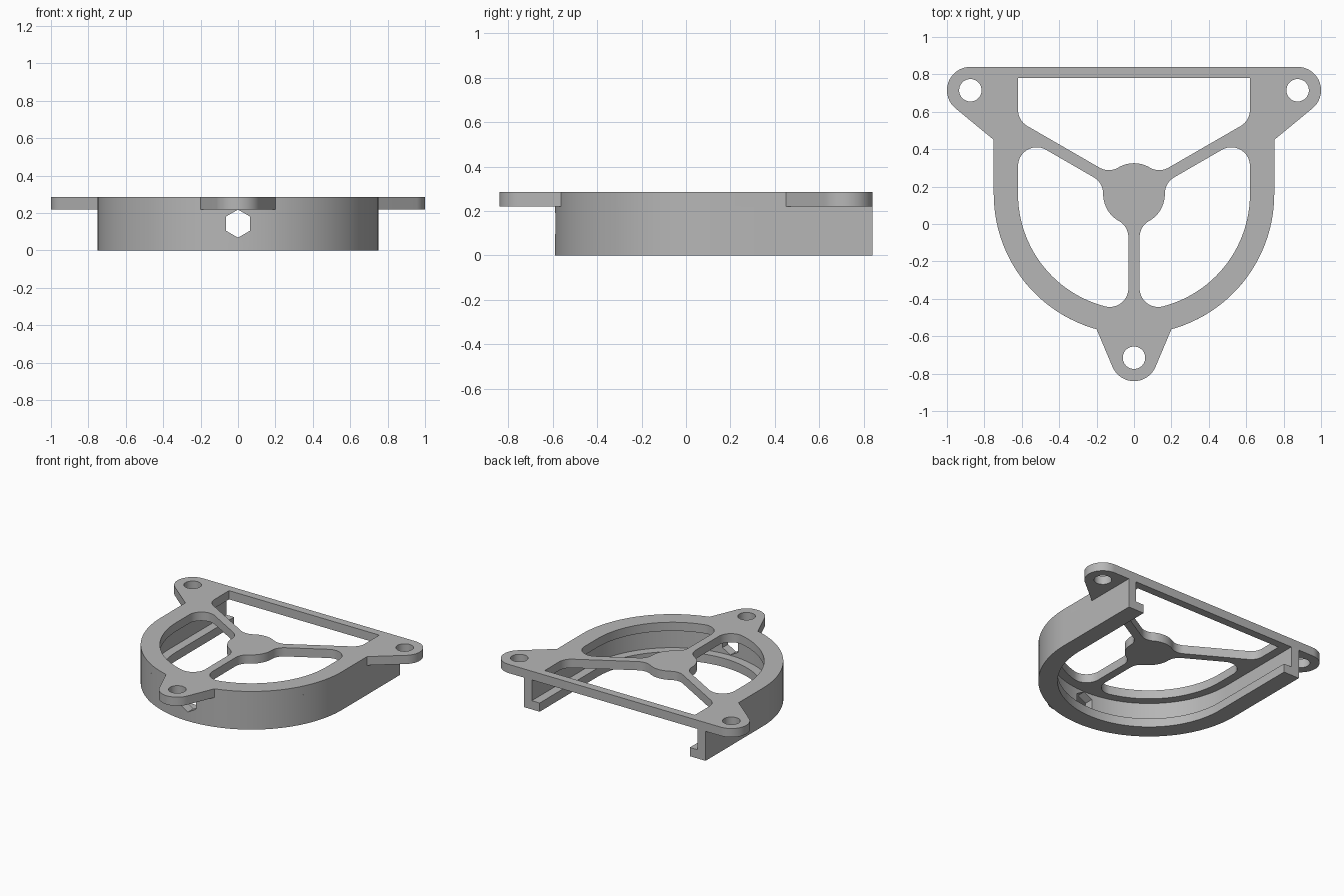
import bpy, bmesh
from math import sin, cos, radians, degrees, atan2, acos, sqrt, hypot, pi

if "Cube" in bpy.data.objects:
    bpy.data.objects.remove(bpy.data.objects["Cube"])

# Main dimensions
CY = 0.16                  # centre of hub and rounded rim
R_OUT, R_WALL, R_IN = 0.75, 0.685, 0.62
BACK, Z_PLATE, Z_TOP, LIP = 0.84, 0.22, 0.285, 0.065
HUB, SPOKE, FILLET = 0.165, 0.03, 0.1
EAR, BOLT = 0.125, 0.06
EAR_X, EAR_Y = 0.875, BACK - EAR

grey = bpy.data.materials.new("plain grey")
grey.use_nodes = True
grey.diffuse_color = (0.47, 0.47, 0.47, 1)
grey.node_tree.nodes["Principled BSDF"].inputs["Base Color"].default_value = grey.diffuse_color


def arc(cx, cy, r, a0, a1, step=5):
    n = max(2, round(abs(a1 - a0) / step))
    angles = [radians(a0 + (a1 - a0) * i / n) for i in range(n + 1)]
    return [(cx + r * cos(a), cy + r * sin(a)) for a in angles]


def mirror(pts):
    return [(-x, y) for x, y in reversed(pts)]


def turn(pts, deg):
    """Rotate points about the hub centre."""
    c, s = cos(radians(deg)), sin(radians(deg))
    return [(x * c - (y - CY) * s, CY + x * s + (y - CY) * c) for x, y in pts]


def tangent(p, c, side):
    """Angle on an ear circle where the line from p touches it."""
    dx, dy = p[0] - c[0], p[1] - c[1]
    return degrees(atan2(dy, dx) + side * acos(EAR / hypot(dx, dy)))


def finish(obj):
    obj.data.materials.clear()
    obj.data.materials.append(grey)
    bpy.ops.object.select_all(action='DESELECT')
    obj.select_set(True)
    bpy.context.view_layer.objects.active = obj
    bpy.ops.object.shade_smooth_by_angle(angle=radians(30))


def plate(name, loops, z0, z1):
    """Extrude an outline with holes into a flat plate."""
    cu = bpy.data.curves.new(name + "_outline", 'CURVE')
    cu.dimensions, cu.fill_mode = '2D', 'BOTH'
    cu.extrude = (z1 - z0) / 2
    for pts in loops:
        sp = cu.splines.new('POLY')
        sp.points.add(len(pts) - 1)
        for p, (x, y) in zip(sp.points, pts):
            p.co = (x, y, 0, 1)
        sp.use_cyclic_u = True
    tmp = bpy.data.objects.new(name + "_outline", cu)
    bpy.context.collection.objects.link(tmp)
    dg = bpy.context.evaluated_depsgraph_get()
    me = bpy.data.meshes.new_from_object(tmp.evaluated_get(dg))
    bpy.data.objects.remove(tmp)
    bm = bmesh.new()
    bm.from_mesh(me)
    bmesh.ops.remove_doubles(bm, verts=bm.verts, dist=1e-5)
    bmesh.ops.translate(bm, verts=bm.verts, vec=(0, 0, (z0 + z1) / 2))
    bmesh.ops.recalc_face_normals(bm, faces=bm.faces)
    bm.to_mesh(me)
    bm.free()
    obj = bpy.data.objects.new(name, me)
    bpy.context.collection.objects.link(obj)
    finish(obj)


# Plate outline: front ear, round rim, rear ear, then the mirrored half
root = (0.2, CY - sqrt(R_OUT ** 2 - 0.2 ** 2))
shoulder = (R_OUT, 0.45)
root_angle = degrees(atan2(root[1] - CY, root[0]))
half = arc(0, -EAR_Y, EAR, -90, tangent(root, (0, -EAR_Y), -1))
half += arc(0, CY, R_OUT, root_angle, 0, 3) + [shoulder]
half += arc(EAR_X, EAR_Y, EAR, tangent(shoulder, (EAR_X, EAR_Y), 1), 90)
outline = half + mirror(half)[:-1]

# Hub edge between two spokes, symmetric about +y, with a fillet at each spoke
along = sqrt((HUB + FILLET) ** 2 - (SPOKE + FILLET) ** 2)
off = SPOKE + FILLET
swing = degrees(atan2(off, along))
fillet_r = turn(arc(along, CY + off, FILLET, -90, swing - 180), 30)
hub_arc = arc(0, CY, HUB, 30 + swing, 150 - swing)
hub_edge = fillet_r[:-1] + hub_arc + mirror(fillet_r)[1:]

# Rear window
cx = R_IN - FILLET
spoke_y = CY + cx * sin(pi / 6) / cos(pi / 6)
drop = off / cos(pi / 6)
rear_corner = arc(cx, spoke_y + drop, FILLET, 0, -60)
rear_window = [(R_IN, 0.78)] + rear_corner + hub_edge + mirror(rear_corner) + [(-R_IN, 0.78)]

# Side window: between the front spoke and a rear spoke
reach = sqrt((R_IN - FILLET) ** 2 - off ** 2)
low = degrees(atan2(-reach, off))
side_window = arc(off, CY - reach, FILLET, -180, low)
side_window += arc(0, CY, R_IN, low, 0, 3)[1:]
side_window += arc(cx, spoke_y - drop, FILLET, 0, 120)
side_window += list(reversed(turn(hub_edge, -120)))

bolts = [arc(x, y, BOLT, 0, 350, 10) for x, y in
         ((0, -EAR_Y), (EAR_X, EAR_Y), (-EAR_X, EAR_Y))]
plate("top_plate", [outline, rear_window, side_window, mirror(side_window)] + bolts, Z_PLATE, Z_TOP)

# Side wall with an inward bottom lip, swept around the U
section = [(R_OUT, 0), (R_OUT, Z_PLATE), (R_WALL, Z_PLATE),
           (R_WALL, LIP), (R_IN, LIP), (R_IN, 0)]
path = [(1, 0, BACK)] + [(cos(radians(a)), sin(radians(a)), CY)
                         for a in range(0, -181, -3)] + [(-1, 0, BACK)]
bm = bmesh.new()
rings = [[bm.verts.new((ux * r, y + uy * r, z)) for r, z in section]
         for ux, uy, y in path]
for a, b in zip(rings, rings[1:]):
    for i in range(len(section)):
        j = (i + 1) % len(section)
        bm.faces.new((a[i], a[j], b[j], b[i]))
bm.faces.new(rings[0])
bm.faces.new(rings[-1])
bmesh.ops.recalc_face_normals(bm, faces=bm.faces)
me = bpy.data.meshes.new("rim_channel")
bm.to_mesh(me)
bm.free()
rim = bpy.data.objects.new("rim_channel", me)
bpy.context.collection.objects.link(rim)

# Hexagonal opening through the front of the wall
bpy.ops.mesh.primitive_cylinder_add(vertices=6, radius=0.075, depth=0.3,
                                    location=(0, CY - R_OUT, 0.1435), rotation=(pi / 2, 0, 0))
cutter = bpy.context.object
cutter.name = "hex_cutter"
cutter.hide_render = True
mod = rim.modifiers.new("hex_opening", 'BOOLEAN')
mod.operation, mod.solver, mod.object = 'DIFFERENCE', 'EXACT', cutter
bpy.context.view_layer.objects.active = rim
bpy.ops.object.modifier_apply(modifier=mod.name)
bpy.data.objects.remove(cutter)
finish(rim)
